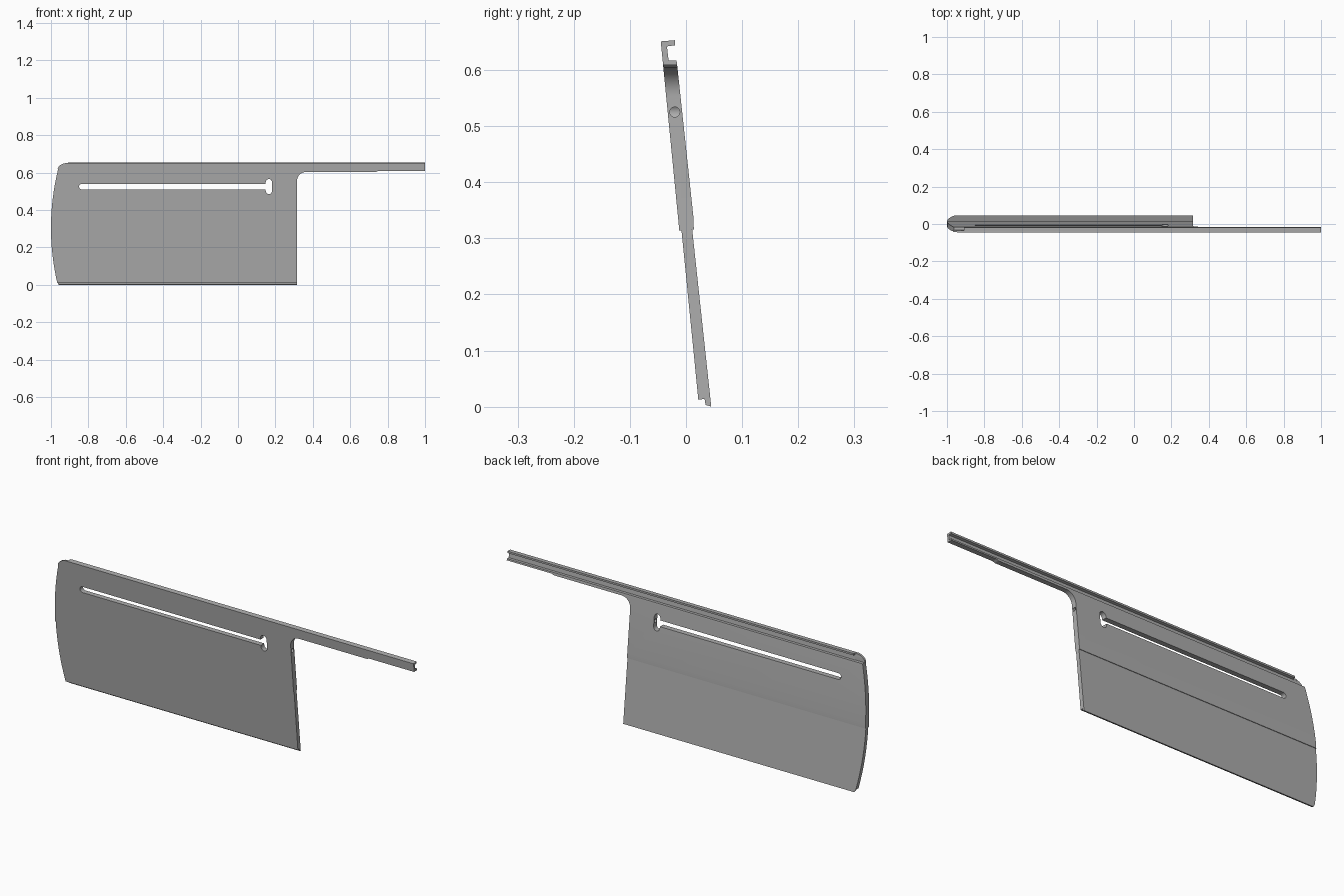
import bpy, bmesh, math

if "Cube" in bpy.data.objects:
    bpy.data.objects.remove(bpy.data.objects["Cube"])

grey = bpy.data.materials.new("plain grey")
grey.use_nodes = True
colour = (0.42, 0.42, 0.42, 1)
grey.diffuse_color = colour
grey.node_tree.nodes["Principled BSDF"].inputs["Base Color"].default_value = colour


def prism(name, points, axis, start, end):
    """Extrude a 2D outline along one axis; the points use the other two axes in order."""
    bm = bmesh.new()
    place = lambda p, d: p[:axis] + (d,) + p[axis:]
    face = bm.faces.new([bm.verts.new(place(p, start)) for p in points])
    moved = bmesh.ops.extrude_face_region(bm, geom=[face])["geom"]
    for v in moved:
        if isinstance(v, bmesh.types.BMVert):
            v.co[axis] = end
    bmesh.ops.recalc_face_normals(bm, faces=bm.faces)
    mesh = bpy.data.meshes.new(name)
    bm.to_mesh(mesh)
    bm.free()
    mesh.materials.append(grey)
    obj = bpy.data.objects.new(name, mesh)
    bpy.context.collection.objects.link(obj)
    return obj


def arc(cx, cz, rx, rz, a0, a1, steps=10):
    angles = [math.radians(a0 + (a1 - a0) * i / steps) for i in range(steps + 1)]
    return [(cx + rx * math.cos(a), cz + rz * math.sin(a)) for a in angles]


def combine(target, tool, operation):
    mod = target.modifiers.new(operation, "BOOLEAN")
    mod.operation, mod.object, mod.solver = operation, tool, "EXACT"
    bpy.context.view_layer.objects.active = target
    bpy.ops.object.modifier_apply(modifier=mod.name)
    bpy.data.objects.remove(tool)


# Leaning cross-section with top channel, thinner lower panel and stepped bottom lip
section = [(-0.045, 0.651), (-0.013, 0.325), (-0.012, 0.314), (-0.008, 0.314),
           (0.022, 0.012), (0.033, 0.014), (0.035, 0.003), (0.045, 0.0),
           (0.011, 0.316), (0.014, 0.316), (0.013, 0.34), (-0.016, 0.611),
           (-0.017, 0.617), (-0.031, 0.617), (-0.034, 0.642), (-0.020, 0.644),
           (-0.020, 0.653)]
plate = prism("plate_with_arm", section, 0, -1.2, 1.2)

# Front outline: bowed side, rounded corner, long arm and fillet under it
bow = [(-1.0 + 0.036 * ((z - 0.305) / 0.305) ** 2, z)
       for z in [0.015 + 0.6 * i / 16 for i in range(17)]]
outline = ([(0.315, -0.02), (-0.955, -0.02), (-0.96, 0.004)] + bow
           + arc(-0.91, 0.615, 0.055, 0.037, 170, 90, 8)
           + [(-0.9, 0.67), (1.0, 0.67), (1.0, 0.609), (0.75, 0.609), (0.74, 0.604)]
           + arc(0.365, 0.554, 0.05, 0.05, 90, 180))
combine(plate, prism("outline_tool", outline, 1, -0.2, 0.2), "INTERSECT")

# Long slot ending in an upright oval
slot = arc(-0.835, 0.525, 0.015, 0.015, 90, 270) + [(0.16, 0.51), (0.16, 0.54)]
combine(plate, prism("slot_tool", slot, 1, -0.2, 0.2), "DIFFERENCE")
oval = arc(0.165, 0.547, 0.017, 0.019, 0, 180) + arc(0.165, 0.504, 0.017, 0.019, 180, 360)
combine(plate, prism("oval_tool", oval, 1, -0.2, 0.2), "DIFFERENCE")

# Round hole from the side edge into the oval
hole = arc(-0.02, 0.525, 0.009, 0.009, 0, 345, 23)
combine(plate, prism("hole_tool", hole, 0, 0.165, 0.4), "DIFFERENCE")

# The channel lip stops short of the rounded corner
lip_end = [(-0.0325, 0.617), (0.02, 0.617), (0.02, 0.7), (-0.0355, 0.7)]
combine(plate, prism("lip_tool", lip_end, 0, -1.1, -0.91), "DIFFERENCE")

bpy.ops.object.select_all(action="DESELECT")
plate.select_set(True)
bpy.context.view_layer.objects.active = plate
bpy.ops.object.shade_smooth_by_angle(angle=math.radians(25))
